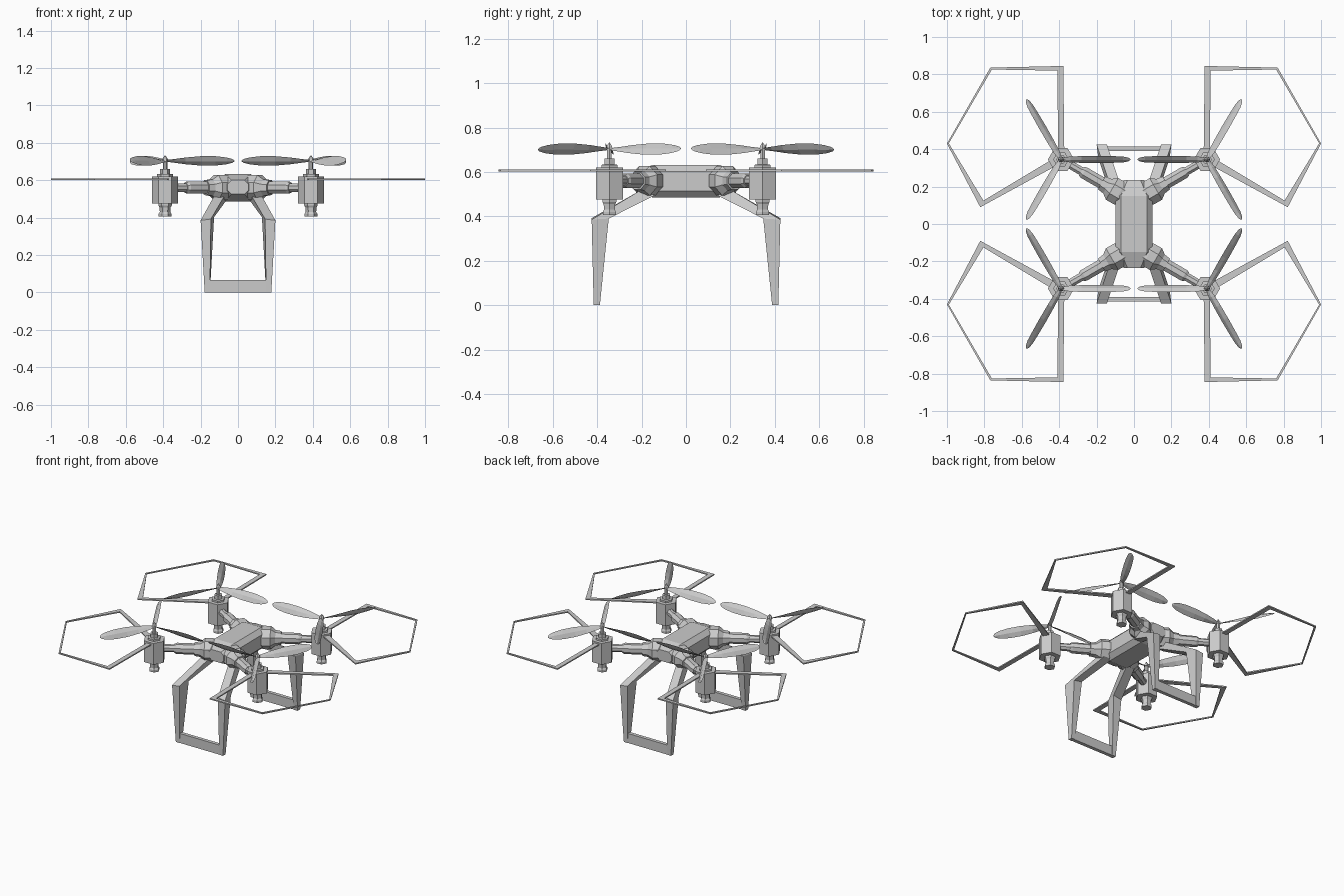
import bpy, bmesh
from math import cos, sin, pi, radians
from mathutils import Vector

if "Cube" in bpy.data.objects:
    bpy.data.objects.remove(bpy.data.objects["Cube"])


def loft(name, rings, mirror=(True, True), closed=False):
    """Skin a row of equal-sized rings, cap the ends, mirror about the origin."""
    bm = bmesh.new()
    rows = [[bm.verts.new(p) for p in r] for r in rings]
    n = len(rows[0])
    pairs = list(zip(rows, rows[1:])) + ([(rows[-1], rows[0])] if closed else [])
    for a, b in pairs:
        for i in range(n):
            j = (i + 1) % n
            bm.faces.new((a[i], a[j], b[j], b[i]))
    if not closed:
        bm.faces.new(rows[0])
        bm.faces.new(rows[-1])
    bmesh.ops.recalc_face_normals(bm, faces=bm.faces)
    me = bpy.data.meshes.new(name)
    bm.to_mesh(me)
    bm.free()
    ob = bpy.data.objects.new(name, me)
    bpy.context.collection.objects.link(ob)
    if any(mirror):
        m = ob.modifiers.new("Mirror", 'MIRROR')
        m.use_axis = (mirror[0], mirror[1], False)
        m.use_mirror_merge = False
    return ob


def turned(name, origin, axis, profile, sides, phase=0.0):
    """Faceted turned part: profile of (distance along axis, radius)."""
    axis = Vector(axis).normalized()
    u = Vector((1, 0, 0)) if abs(axis.z) > 0.9 else Vector((0, 0, 1))
    v = axis.cross(u)
    rings = [[Vector(origin) + axis * d + r * (u * cos(phase + 2 * pi * k / sides)
              + v * sin(phase + 2 * pi * k / sides)) for k in range(sides)]
             for d, r in profile]
    return loft(name, rings)


HUB = Vector((0.39, 0.345, 0))

# Body: chamfered section along y, narrowing to both ends
def section(y, w, zb, zt, c):
    return [(w - c, y, zt), (w, y, zt - c), (w, y, zb + c), (w - c, y, zb),
            (c - w, y, zb), (-w, y, zb + c), (-w, y, zt - c), (c - w, y, zt)]

loft("body", [section(-.235, .055, .525, .60, .02), section(-.15, .10, .485, .632, .03),
              section(.15, .10, .485, .632, .03), section(.235, .055, .525, .60, .02)],
     (False, False))

# Arms: socket, sleeve and rod running to each motor
root, direction = (0, 0.12, 0.56), (cos(pi / 6), sin(pi / 6), 0)
turned("arm_socket", root, direction,
       [(.03, .06), (.09, .072), (.135, .072), (.165, .048), (.20, .043)], 8, pi / 8)
turned("arm_sleeve", root, direction, [(.19, .035), (.31, .035), (.325, .028)], 8, pi / 8)
turned("arm_rod", root, direction, [(.31, .024), (.43, .024)], 8, pi / 8)

# Motor pods, collars and shafts
turned("motor_pod", HUB, (0, 0, 1), [(.475, .07), (.62, .07)], 6)
turned("motor_foot", HUB, (0, 0, 1),
       [(.405, .034), (.42, .034), (.43, .028), (.455, .03), (.465, .036), (.485, .036)], 6)
turned("motor_collar", HUB, (0, 0, 1), [(.61, .042), (.632, .042), (.634, .026), (.66, .026)], 6)
turned("rotor_shaft", HUB, (0, 0, 1),
       [(.65, .012), (.70, .012), (.70, .016), (.715, .014), (.732, .002)], 6)

# Rotor blades: lens section, (radius, half width, half height)
BLADE = [(.0, .008, .004), (.05, .016, .010), (.11, .018, .018), (.19, .019, .025),
         (.27, .018, .025), (.33, .016, .018), (.36, .010, .010), (.37, .003, .003)]
for i, ang in enumerate((180, 60, 300)):
    u = Vector((cos(radians(ang)), sin(radians(ang)), 0))
    side = Vector((-u.y, u.x, 0))
    rings = []
    for r, w, h in BLADE:
        c = HUB + u * r + Vector((0, 0, .703))
        chord = side * w + Vector((0, 0, -h))
        thick = u.cross(chord).normalized() * min(.005, h * .4)
        rings.append([c + chord, c + thick, c - chord, c - thick])
    loft("rotor_blade_%d" % (i + 1), rings)

# Propeller guard: flat hoop, (outer xy, inner xy)
GUARD = [((.372, .335), (.405, .365)), ((.378, .845), (.41, .82)),
         ((.768, .836), (.760, .826)), ((1.0, .43), (.990, .431)),
         ((.822, .090), (.805, .125))]
loft("propeller_guard",
     [[(o[0], o[1], .602), (i[0], i[1], .602), (i[0], i[1], .610), (o[0], o[1], .610)]
      for o, i in GUARD], closed=True)

# Landing legs: body end, knee, foot
loft("landing_leg", [
    [(.06, .14, .495), (.12, .14, .495), (.125, .20, .52), (.07, .20, .52)],
    [(.128, .348, .402), (.19, .348, .39), (.20, .425, .385), (.145, .425, .392)],
    [(.15, .388, 0), (.178, .388, 0), (.178, .416, 0), (.15, .416, 0)]])

# Cross bars joining the feet
loft("foot_bar", [[(x, .39, 0), (x, .414, 0), (x, .414, .065), (x, .39, .065)]
                  for x in (-.165, .165)], (False, True))
